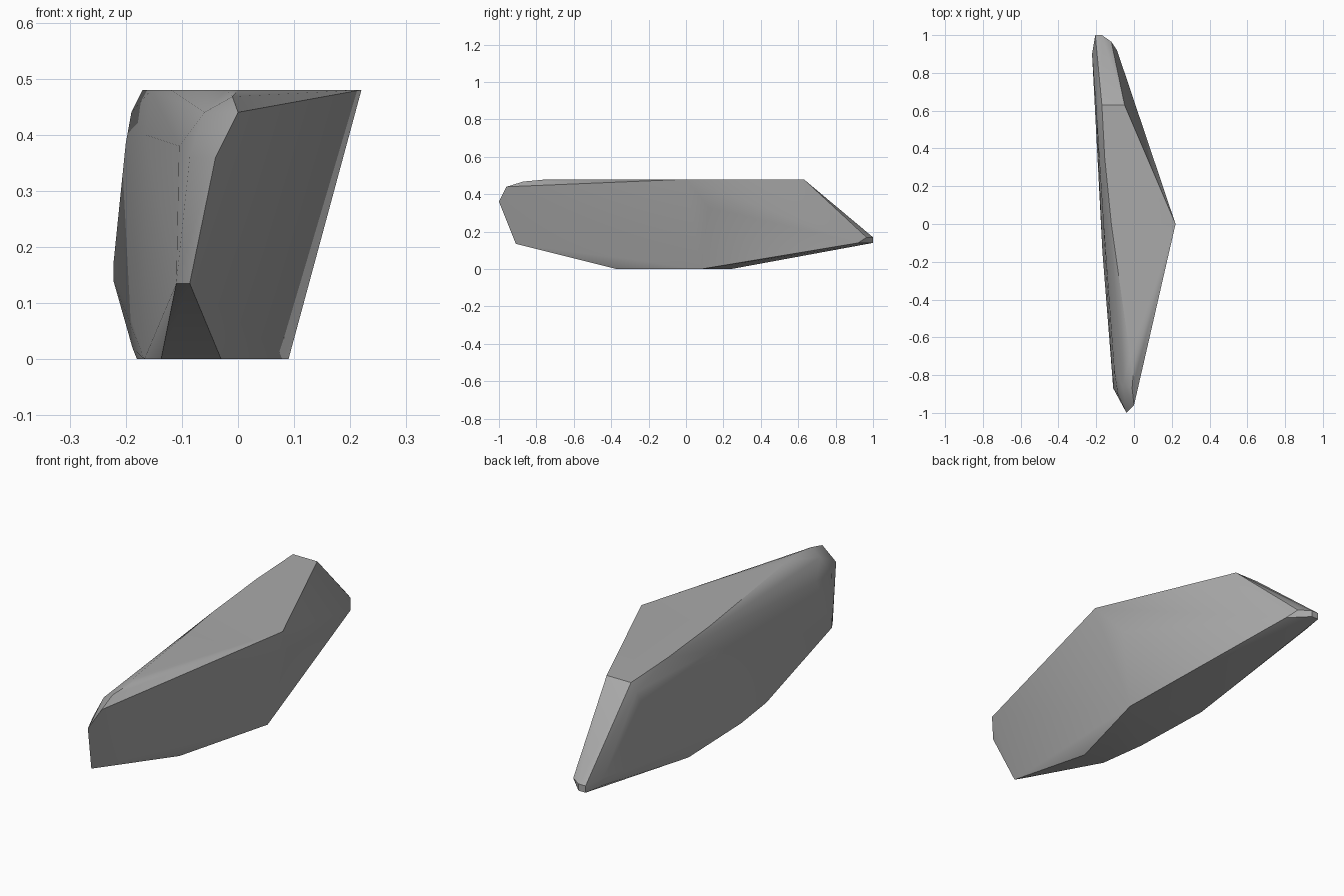
import bpy
import bmesh
import math
from mathutils import Vector

# Remove the default cube only
cube = bpy.data.objects.get("Cube")
if cube:
    bpy.data.objects.remove(cube, do_unlink=True)

TOP = 0.48      # height of the flat top
BASE = 0.0      # height of the flat underside
BACK_LOW = 0.14 # lower edge of the back end


def stone_material(name, value):
    """Plain grey matte stone."""
    material = bpy.data.materials.new(name)
    material.use_nodes = True
    colour = (value, value, value, 1.0)
    material.diffuse_color = colour
    shader = material.node_tree.nodes["Principled BSDF"]
    shader.inputs["Base Color"].default_value = colour
    shader.inputs["Roughness"].default_value = 0.9
    return material


def at_height(height, outline):
    """Lift a flat outline to one height."""
    return [Vector((x, y, height)) for x, y in outline]


# Flat top and the flat underside
top_outline = at_height(TOP, [
    (0.22, 0), (-0.05, 0.63), (-0.17, 0.63), (-0.155, 0.35),
    (-0.12, 0), (-0.02, -0.7), (0, -0.74)])
base_outline = at_height(BASE, [
    (0.09, 0.08), (-0.03, -0.37), (-0.137, -0.37),
    (-0.167, -0.15), (-0.18, 0.24)])

# Narrow front end, from its brow down to its chin
front_end = [Vector(p) for p in (
    (-0.01, -0.87, 0.468), (0, -0.96, 0.44), (-0.04, -1, 0.36),
    (-0.086, -0.91, 0.135))]
front_cheek = [Vector(p) for p in (
    (-0.086, -0.9, 0.36), (-0.105, -0.77, 0.38),
    (-0.11, -0.87, 0.135), (-0.06, -0.86, 0.44))]

# Back end, a thin rounded lip
back_lip = at_height(BACK_LOW, [
    (-0.09, 0.92), (-0.17, 1), (-0.205, 1), (-0.222, 0.9)])
back_lip += at_height(BACK_LOW + 0.03, [
    (-0.12, 0.965), (-0.17, 1), (-0.205, 1), (-0.222, 0.9)])

# Worn shoulder along the long flat side, and a bulge on the broad side
shoulder = [Vector(p) for p in (
    (-0.2, 0.6, 0.385), (-0.19, 0.62, 0.44), (-0.165, 0.05, 0.4),
    (-0.188, 0.3, 0.02))]
bulge = [Vector((0.162, 0.12, 0.33))]

# Wrap all corners in one chiselled skin
bm = bmesh.new()
for part in (top_outline, base_outline, front_end, front_cheek,
             back_lip, shoulder, bulge):
    for corner in part:
        bm.verts.new(corner)
hull = bmesh.ops.convex_hull(bm, input=bm.verts)
unused = {v for v in hull["geom_interior"] + hull["geom_unused"]
          if isinstance(v, bmesh.types.BMVert)}
bmesh.ops.delete(bm, geom=list(unused), context="VERTS")
bmesh.ops.dissolve_limit(bm, angle_limit=math.radians(0.5),
                         verts=bm.verts, edges=bm.edges)
bmesh.ops.recalc_face_normals(bm, faces=bm.faces)

mesh = bpy.data.meshes.new("rock_slab")
bm.to_mesh(mesh)
bm.free()
mesh.materials.append(stone_material("stone_grey", 0.4))

rock = bpy.data.objects.new("rock_slab", mesh)
bpy.context.collection.objects.link(rock)
bpy.ops.object.select_all(action="DESELECT")
rock.select_set(True)
bpy.context.view_layer.objects.active = rock
bpy.ops.object.shade_smooth_by_angle(angle=math.radians(30))
